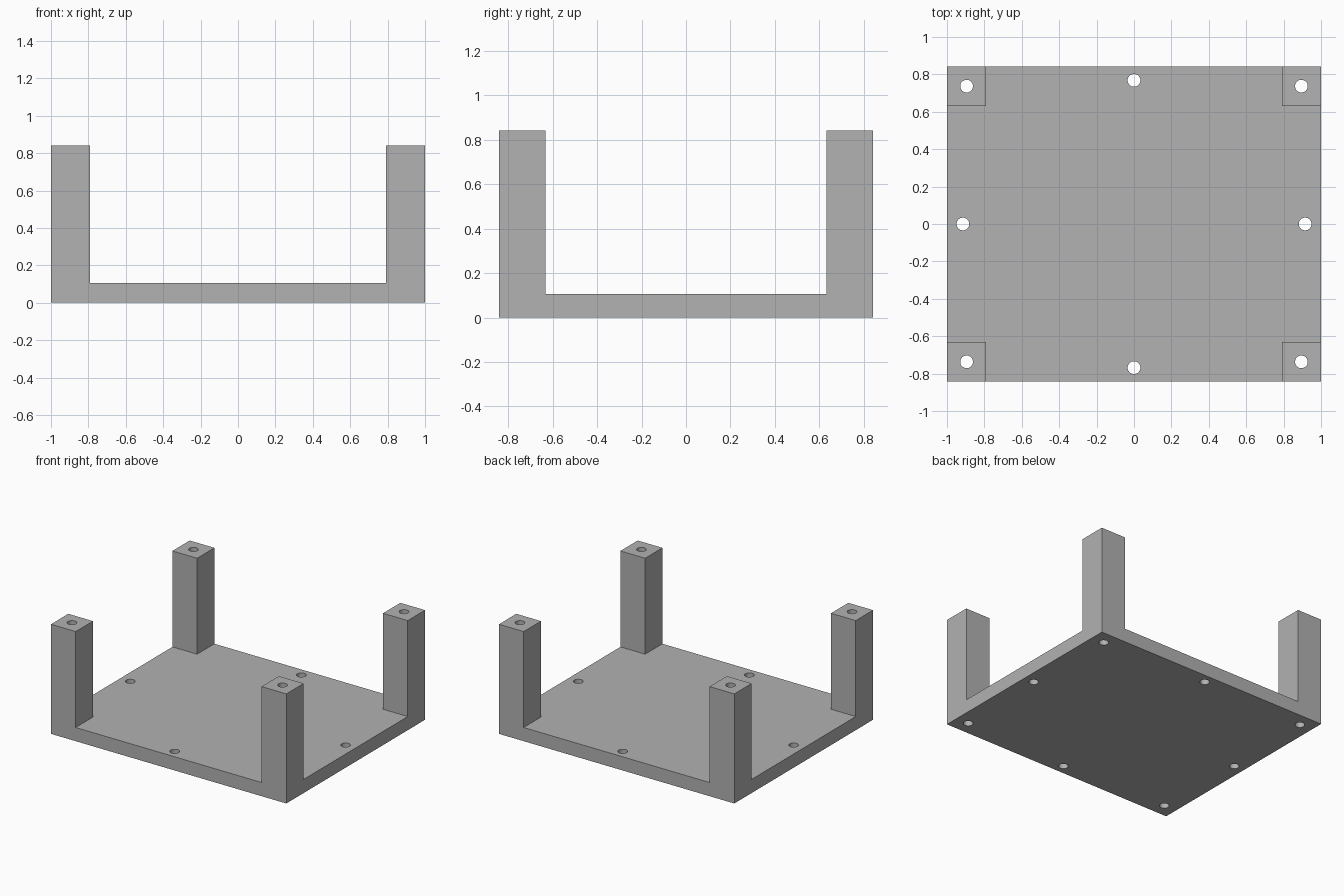
import bpy, bmesh
from mathutils import Vector

if "Cube" in bpy.data.objects:
    bpy.data.objects.remove(bpy.data.objects["Cube"], do_unlink=True)

HX, HY, HEIGHT = 1.0, 0.842, 0.842     # half width, half depth, full height
PLATE, POST = 0.105, 0.21              # plate thickness, post side
HOLE_R = 0.034

grey = bpy.data.materials.new("plain grey")
grey.use_nodes = True
colour = (0.445, 0.445, 0.445, 1)
grey.diffuse_color = colour
grey.node_tree.nodes["Principled BSDF"].inputs["Base Color"].default_value = colour


def make_object(name, bm):
    mesh = bpy.data.meshes.new(name)
    bm.to_mesh(mesh)
    bm.free()
    mesh.materials.append(grey)
    obj = bpy.data.objects.new(name, mesh)
    bpy.context.collection.objects.link(obj)
    return obj


# Base plate, sliced along the inner sides of the posts
bm = bmesh.new()
bmesh.ops.create_cube(bm, size=1)
for v in bm.verts:
    v.co = Vector((v.co.x * 2 * HX, v.co.y * 2 * HY, (v.co.z + 0.5) * PLATE))
for axis, half in ((Vector((1, 0, 0)), HX), (Vector((0, 1, 0)), HY)):
    for side in (-1, 1):
        bmesh.ops.bisect_plane(bm, geom=bm.verts[:] + bm.edges[:] + bm.faces[:],
                               plane_co=axis * side * (half - POST), plane_no=axis)

# Corner posts, raised from the plate's corner squares
corners = []
for f in bm.faces:
    c = f.calc_center_median()
    if f.normal.z > 0.9 and abs(c.x) > HX - POST and abs(c.y) > HY - POST:
        corners.append(f)
for f in corners:
    top = bmesh.ops.extrude_discrete_faces(bm, faces=[f])["faces"][0]
    for v in top.verts:
        v.co.z = HEIGHT
bmesh.ops.remove_doubles(bm, verts=bm.verts[:], dist=0.0001)
bmesh.ops.dissolve_limit(bm, angle_limit=0.01, verts=bm.verts[:], edges=bm.edges[:])
bmesh.ops.recalc_face_normals(bm, faces=bm.faces[:])
tray = make_object("base_plate_with_corner_posts", bm)

# Through holes: one down each post, one at the middle of each plate edge
holes = [(sx * (HX - POST / 2), sy * (HY - POST / 2)) for sx in (-1, 1) for sy in (-1, 1)]
holes += [(s * 0.915, 0) for s in (-1, 1)] + [(0, s * 0.768) for s in (-1, 1)]
bm = bmesh.new()
for x, y in holes:
    drill = bmesh.ops.create_cone(bm, cap_ends=True, segments=32, radius1=HOLE_R,
                                  radius2=HOLE_R, depth=2)
    bmesh.ops.translate(bm, verts=drill["verts"], vec=(x, y, HEIGHT / 2))
drills = make_object("hole_cutter", bm)
drills.hide_render = True
drills.hide_viewport = True

cut = tray.modifiers.new("holes", "BOOLEAN")
cut.operation = "DIFFERENCE"
cut.solver = "EXACT"
cut.object = drills

# Apply the cut, then smooth only the hole walls
drills.hide_viewport = False
bpy.context.view_layer.objects.active = tray
bpy.ops.object.select_all(action="DESELECT")
tray.select_set(True)
bpy.ops.object.modifier_apply(modifier=cut.name)
bpy.data.objects.remove(drills, do_unlink=True)
bpy.ops.object.shade_smooth_by_angle()
